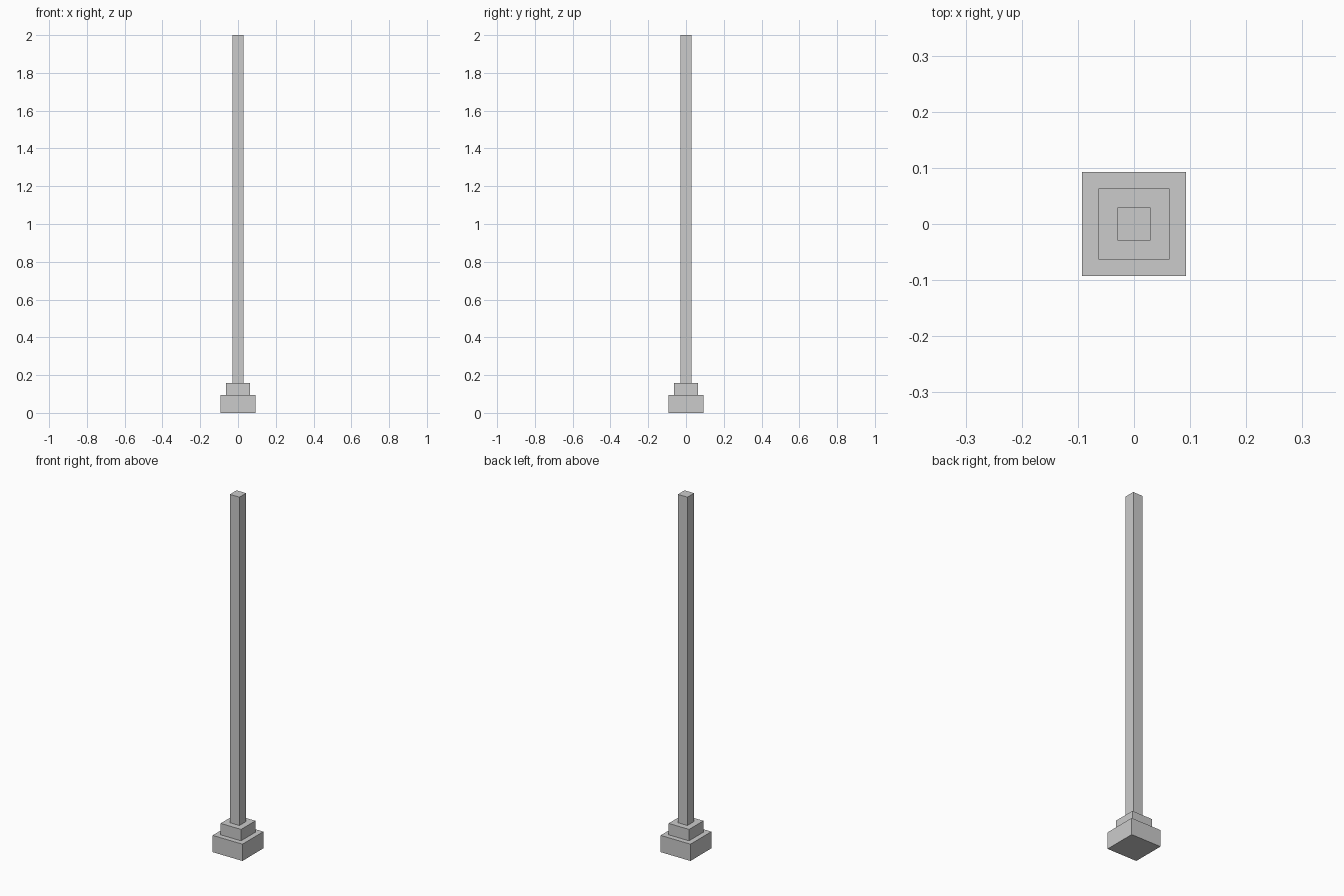
import bpy

if "Cube" in bpy.data.objects:
    bpy.data.objects.remove(bpy.data.objects["Cube"])


def box(name, width, z0, z1):
    bpy.ops.mesh.primitive_cube_add(size=1, location=(0, 0, (z0 + z1) / 2))
    ob = bpy.context.object
    ob.name = name
    ob.scale = (width, width, z1 - z0)
    bpy.ops.object.transform_apply(location=False, rotation=False, scale=True)
    return ob


# Square post standing on a two-step plinth
box("base_block", 0.185, 0.0, 0.094)
box("upper_step", 0.127, 0.094, 0.158)
box("post", 0.059, 0.158, 2.0)
